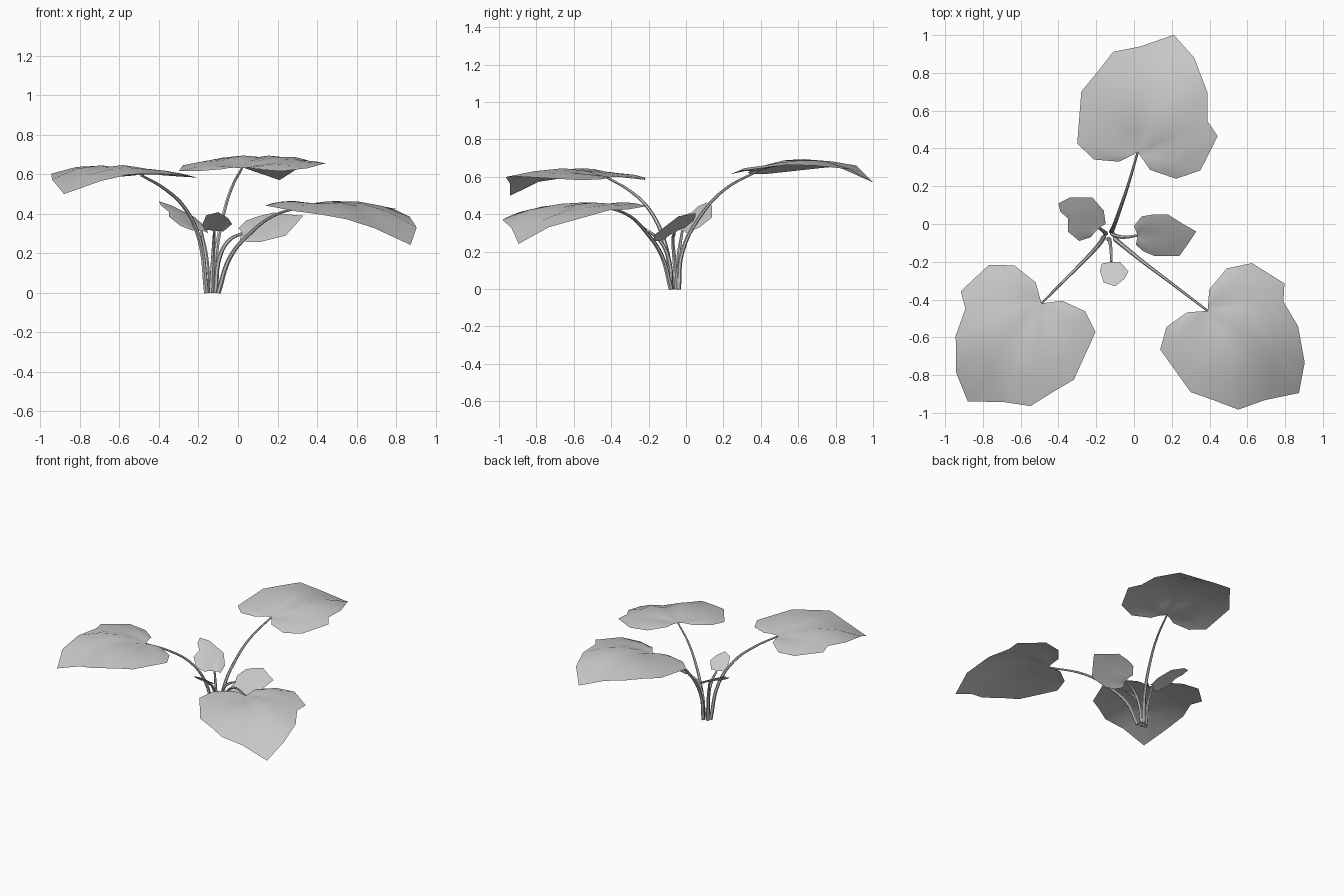
import bpy
from mathutils import Vector

if "Cube" in bpy.data.objects:
    bpy.data.objects.remove(bpy.data.objects["Cube"])

# Broad leaf seen from above: (along tip, sideways, height, mid-blade bulge),
# running from one side of the stalk notch, around the tip, to the other side
BROAD = [(-.07, .09, -.005, .005), (-.075, .235, -.015, .015), (.005, .345, .0, .02),
         (.205, .38, .025, .02), (.265, .305, .035, .025), (.41, .26, .03, .045),
         (.565, .14, .01, .06), (.65, 0, -.06, .085), (.54, -.15, .0, .065),
         (.47, -.28, .03, .04), (.34, -.33, .025, .03), (.22, -.38, .015, .025),
         (-.05, -.32, -.015, .02), (-.105, -.21, -.015, .015), (-.077, -.08, -.005, .005)]


def blade(name, hub, rim):
    """Open fan of three rings around the stalk joint; rim = offsets plus bulge."""
    verts = [Vector(hub)]
    steps = (.2, .45, .72, 1)
    for x, y, z, bulge in rim:
        for t in steps:
            verts.append(verts[0] + Vector((x * t, y * t, z * t + 4 * t * (1 - t) * bulge)))
    n, faces = len(steps), []
    for i in range(len(rim) - 1):
        a, b = 1 + i * n, 1 + (i + 1) * n
        faces.append((0, b, a))
        faces += [(a + k, b + k, b + k + 1, a + k + 1) for k in range(n - 1)]
    mesh = bpy.data.meshes.new(name)
    mesh.from_pydata(verts, [], faces)
    # Make the blade face upwards
    if sum(p.normal.z * p.area for p in mesh.polygons) < 0:
        mesh.flip_normals()
    mesh.shade_smooth()
    obj = bpy.data.objects.new(name, mesh)
    bpy.context.collection.objects.link(obj)


def broad_leaf(name, hub, heading, pitch, mirror=1):
    d = Vector(heading).normalized()
    s = Vector((d.y, -d.x)) * mirror
    blade(name, hub, [(d.x * u + s.x * v, d.y * u + s.y * v, w + pitch * u, b)
                      for u, v, w, b in BROAD])


def small_leaf(name, hub, slope, outline, bulge):
    blade(name, hub, [(x - hub[0], y - hub[1],
                       (x - hub[0]) * slope[0] + (y - hub[1]) * slope[1], bulge)
                      for x, y in outline])


def stem(name, path, r0, r1):
    curve = bpy.data.curves.new(name, 'CURVE')
    curve.dimensions = '3D'
    curve.bevel_depth = 1
    curve.bevel_resolution = 1
    curve.resolution_u = 5
    curve.use_fill_caps = True
    sp = curve.splines.new('BEZIER')
    sp.bezier_points.add(len(path) - 1)
    for i, (p, co) in enumerate(zip(sp.bezier_points, path)):
        p.co = co
        p.handle_left_type = p.handle_right_type = 'AUTO'
        p.radius = r0 + (r1 - r0) * i / (len(path) - 1)
    obj = bpy.data.objects.new(name, curve)
    bpy.context.collection.objects.link(obj)
    bpy.ops.object.select_all(action='DESELECT')
    bpy.context.view_layer.objects.active = obj
    obj.select_set(True)
    bpy.ops.object.convert(target='MESH')
    bpy.ops.object.shade_smooth_by_angle()


# Large leaves
broad_leaf("back_leaf", (.02, .38, .63), (.19, .62), 0)
broad_leaf("left_leaf", (-.49, -.42, .595), (-.39, -.52), -.055)
broad_leaf("right_leaf", (.39, -.46, .445), (.5, -.45), -.22, -1)

# Small young leaves
small_leaf("small_right_leaf", (.02, -.06, .30), (.25, .6),
           [(.01, -.11), (.05, -.145), (.11, -.17), (.24, -.17), (.29, -.1), (.33, -.04),
            (.26, 0), (.18, .05), (.1, .05), (.04, .04), (.0, -.01)], .006)
small_leaf("small_left_leaf", (-.185, -.02, .31), (-.5, .35),
           [(-.15, 0), (-.16, .07), (-.22, .14), (-.34, .14), (-.4, .11), (-.39, .065),
            (-.35, .03), (-.35, -.04), (-.29, -.09), (-.23, -.07)], .006)
small_leaf("small_front_leaf", (-.12, -.2, .31), (0, -.75),
           [(-.17, -.21), (-.18, -.25), (-.16, -.31), (-.1, -.33), (-.05, -.29),
            (-.03, -.25), (-.075, -.2)], .004)

# Stems fanning out from the base
stem("back_stem", [(-.12, -.04, 0), (-.11, -.02, .2), (-.07, .09, .41),
                   (-.03, .21, .535), (.02, .38, .63)], .013, .006)
stem("left_stem", [(-.16, -.07, 0), (-.195, -.12, .27), (-.27, -.2, .43),
                   (-.37, -.3, .525), (-.49, -.42, .595)], .013, .006)
stem("right_stem", [(-.1, -.08, 0), (-.04, -.13, .18), (.06, -.21, .3),
                    (.18, -.3, .39), (.39, -.46, .445)], .013, .006)
stem("small_right_stem", [(-.115, -.05, 0), (-.09, -.065, .19), (-.04, -.07, .27),
                          (.02, -.06, .3)], .013, .007)
stem("small_left_stem", [(-.15, -.05, 0), (-.16, -.04, .18), (-.185, -.02, .31)], .013, .007)
stem("small_front_stem", [(-.135, -.08, 0), (-.128, -.09, .15), (-.122, -.14, .26),
                          (-.12, -.2, .31)], .013, .007)
